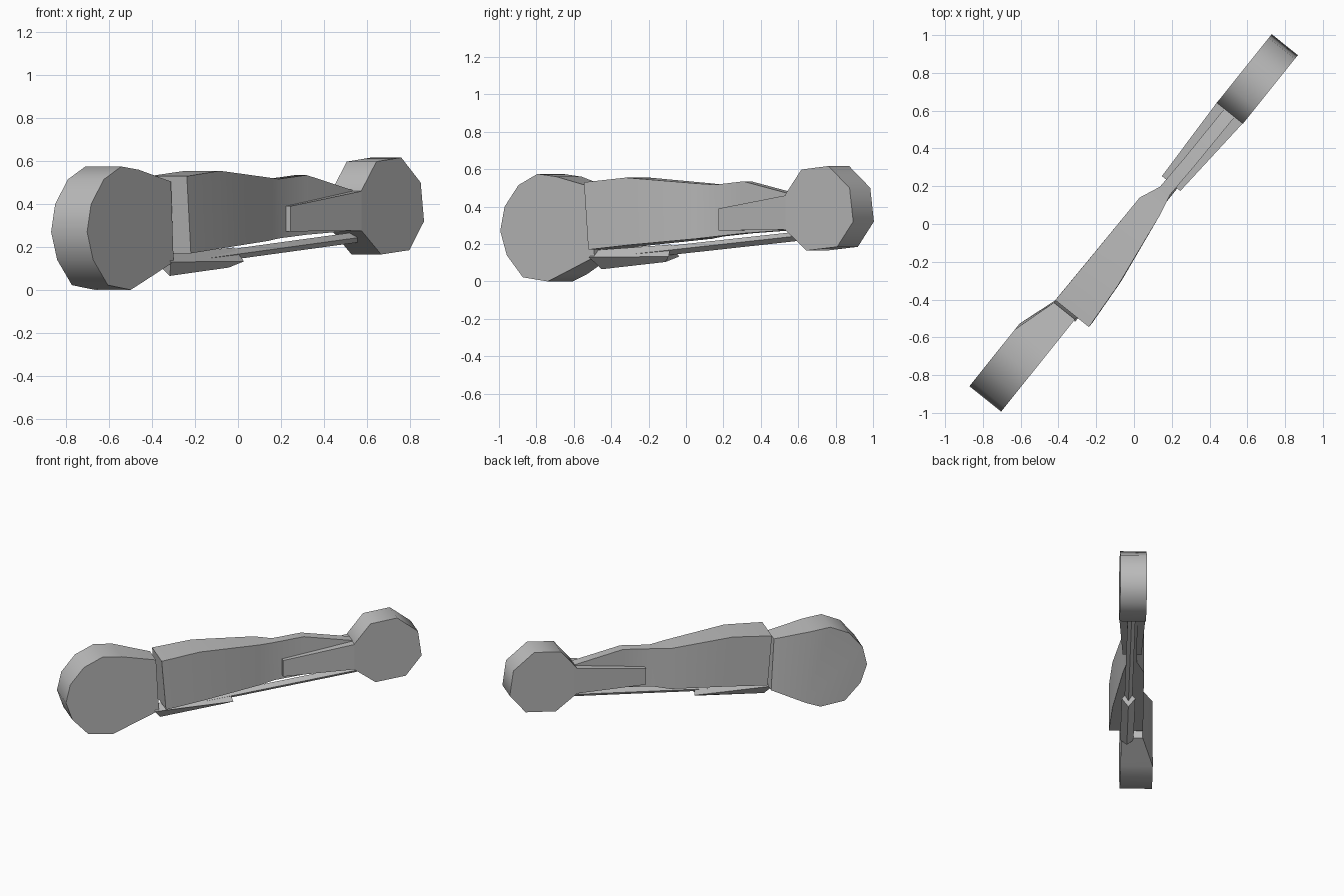
import bpy, bmesh, math
from mathutils import Vector

if "Cube" in bpy.data.objects:
    bpy.data.objects.remove(bpy.data.objects["Cube"])

# Long axis of the arm, and its thickness axis (towards front right)
ANG = math.radians(51.3)
ALONG = Vector((math.cos(ANG), math.sin(ANG), 0))
ACROSS = Vector((math.sin(ANG), -math.cos(ANG), 0))

grey = bpy.data.materials.new("metal_grey")
grey.diffuse_color = (0.5, 0.5, 0.5, 1)
grey.use_nodes = True
grey.node_tree.nodes["Principled BSDF"].inputs["Base Color"].default_value = grey.diffuse_color


def place(s, w, z):
    return ALONG * s + ACROSS * w + Vector((0, 0, z))


def finish(name, bm, smooth):
    bmesh.ops.recalc_face_normals(bm, faces=bm.faces[:])
    mesh = bpy.data.meshes.new(name)
    bm.to_mesh(mesh)
    bm.free()
    mesh.materials.append(grey)
    ob = bpy.data.objects.new(name, mesh)
    bpy.context.collection.objects.link(ob)
    if smooth:
        bpy.ops.object.select_all(action='DESELECT')
        ob.select_set(True)
        bpy.context.view_layer.objects.active = ob
        bpy.ops.object.shade_smooth_by_angle(angle=math.radians(smooth))
    return ob


def slab(name, profile, back, front, smooth=0, fold=None):
    """Side profile (s, z) given thickness; back/front are functions of s."""
    bm = bmesh.new()
    b = [bm.verts.new(place(s, back(s), z)) for s, z in profile]
    f = [bm.verts.new(place(s, front(s), z)) for s, z in profile]
    back_face = bm.faces.new(b)
    bm.faces.new(f)
    n = len(profile)
    for i in range(n):
        j = (i + 1) % n
        bm.faces.new((b[i], b[j], f[j], f[i]))
    if fold:
        bmesh.utils.face_split(back_face, b[fold[0]], b[fold[1]])
    return finish(name, bm, smooth)


def loft(name, sections, smooth=0):
    """Skin a list of rings, each a list of (s, w, z) points."""
    bm = bmesh.new()
    rings = [[bm.verts.new(place(*p)) for p in ring] for ring in sections]
    n = len(rings[0])
    for a, b in zip(rings, rings[1:]):
        for i in range(n):
            j = (i + 1) % n
            bm.faces.new((a[i], a[j], b[j], b[i]))
    bm.faces.new(rings[0])
    bm.faces.new(rings[-1])
    return finish(name, bm, smooth)


# Large end drum with a neck that narrows on the back
large = [(-1.215, .27), (-1.185, .40), (-1.09, .515), (-.96, .575), (-.83, .56),
         (-.59, .505), (-.57, .13), (-.79, .04), (-.89, 0), (-1.06, .022), (-1.17, .14)]
slab("large_drum", large, lambda s: -.071 if s > -.7 else -.143,
     lambda s: .072, 45, fold=(4, 7))

# Small end drum
small = [(.885, .598), (1.07, .617), (1.215, .5), (1.24, .32),
         (1.13, .185), (.92, .165), (.775, .275), (.775, .465)]
slab("small_drum", small, lambda s: -.059, lambda s: .118, 50)

# Tapered arm reaching from the small drum over the body
slab("drum_arm", [(.29, .39), (.29, .272), (.79, .277), (.79, .462)],
     lambda s: -.043 - .034 * (s - .29), lambda s: .082 + .07 * (s - .29))

# Main body: s at top, s at bottom, bottom z, top z, back w, front w
body = [(-.575, -.545, .17, .53, -.073, .155),
        (-.305, -.28, .195, .555, -.069, .137),
        (.128, .128, .228, .524, -.064, .077),
        (.24, .24, .24, .517, -.016, .052),
        (.44, .44, .257, .535, -.010, .058),
        (.79, .79, .277, .462, -.008, .062)]
loft("main_body", [[(st, wb, zt), (st, wf, zt), (sb, wf, zb), (sb, wb, zb)]
                   for st, sb, zb, zt, wb, wf in body], 25)


# Piston under the body: diamond section rod inside a thicker sleeve
def diamond(s_top, s_mid, s_low, z_top, z_mid, z_low, half):
    w = .035
    return [(s_top, w, z_top), (s_mid, w + half, z_mid),
            (s_low, w, z_low), (s_mid, w - half, z_mid)]


loft("piston_rod", [diamond(-.56, -.56, -.56, .15, .125, .1, .026),
                    diamond(.86, .86, .86, .272, .247, .222, .026)])
loft("piston_sleeve", [diamond(-.58, -.6, -.552, .168, .13, .065, .045),
                       diamond(-.075, -.055, -.112, .197, .133, .104, .045)])
